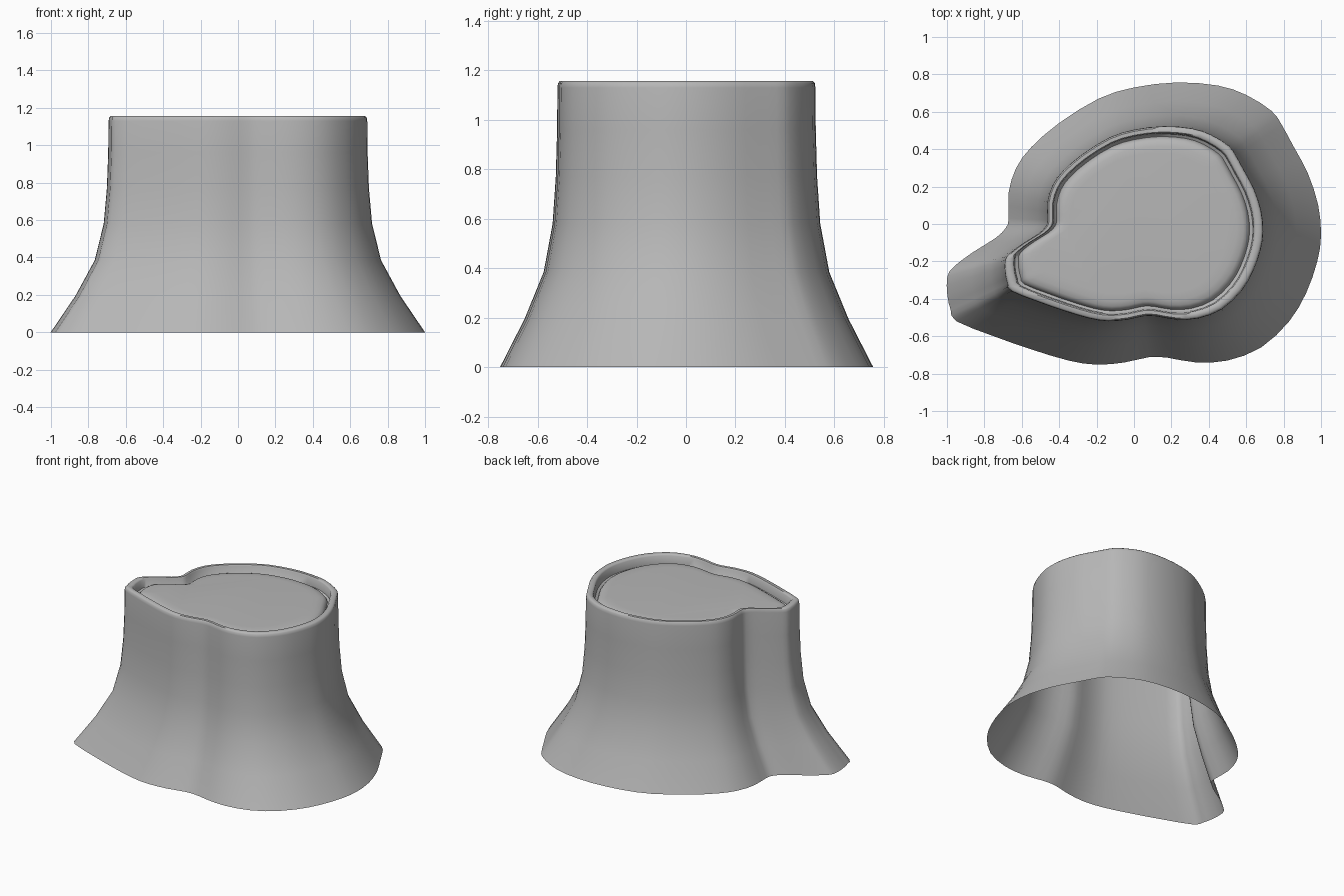
import bpy, bmesh, math
from mathutils import Vector

if "Cube" in bpy.data.objects:
    bpy.data.objects.remove(bpy.data.objects["Cube"])

# Plan outline at ground level, counter-clockwise; every ring is a scaled copy
OUTLINE = [
    (1.0, -0.06), (0.985, 0.1), (0.93, 0.27), (0.85, 0.42), (0.79, 0.53), (0.735, 0.605),
    (0.6, 0.69), (0.45, 0.74), (0.23, 0.757), (0.0, 0.73), (-0.19, 0.67), (-0.4, 0.54),
    (-0.55, 0.41), (-0.63, 0.3), (-0.67, 0.17), (-0.67, 0.03), (-0.685, -0.02),
    (-0.74, -0.075), (-0.86, -0.15), (-0.96, -0.225), (-0.998, -0.28), (-0.998, -0.38),
    (-0.98, -0.46), (-0.95, -0.52), (-0.75, -0.6), (-0.55, -0.67), (-0.35, -0.73),
    (-0.2, -0.752), (-0.05, -0.74), (0.08, -0.712), (0.18, -0.715), (0.33, -0.74),
    (0.5, -0.73), (0.68, -0.66), (0.83, -0.52), (0.92, -0.37), (0.98, -0.2)]


def smoothed(points):
    """Insert a curved midpoint between neighbours on a closed outline."""
    p = [Vector(q) for q in points]
    n = len(p)
    out = []
    for i in range(n):
        a, b, c, d = p[i - 1], p[i], p[(i + 1) % n], p[(i + 2) % n]
        out += [b, (b + c) * 0.5625 - (a + d) * 0.0625]
    return out


RING = smoothed(OUTLINE)

# Mid-grey wood
wood = bpy.data.materials.new("wood")
wood.diffuse_color = (0.47, 0.47, 0.47, 1)
wood.use_nodes = True
wood.node_tree.nodes["Principled BSDF"].inputs["Base Color"].default_value = wood.diffuse_color


def loft(name, profile, capped=False):
    """Skin scaled copies of the outline; profile is a list of (scale, z)."""
    bm = bmesh.new()
    rings = [[bm.verts.new((x * s, y * s, z)) for x, y in RING] for s, z in profile]
    n = len(RING)
    for a, b in zip(rings, rings[1:]):
        for i in range(n):
            j = (i + 1) % n
            bm.faces.new((a[i], a[j], b[j], b[i]))
    if capped:
        bm.faces.new(rings[-1])
    mesh = bpy.data.meshes.new(name)
    bm.to_mesh(mesh)
    bm.free()
    mesh.materials.append(wood)
    obj = bpy.data.objects.new(name, mesh)
    bpy.context.collection.objects.link(obj)
    bpy.ops.object.select_all(action='DESELECT')
    obj.select_set(True)
    bpy.context.view_layer.objects.active = obj
    bpy.ops.object.shade_smooth_by_angle(angle=math.radians(50))
    return obj


# Flared bark, open underneath, with rounded rim and groove inside it
loft("stump_bark", [
    (1.0, 0.0), (0.868, 0.195), (0.765, 0.385), (0.717, 0.58), (0.70, 0.77),
    (0.693, 0.96), (0.691, 1.13), (0.688, 1.148), (0.678, 1.157),
    (0.65, 1.157), (0.641, 1.148), (0.636, 1.09), (0.618, 1.08)])

# Slightly sunken cut-wood top with a soft edge
loft("stump_cut_top", [
    (0.618, 1.08), (0.612, 1.095), (0.602, 1.107), (0.585, 1.116), (0.55, 1.122),
    (0.5, 1.124)], capped=True)
